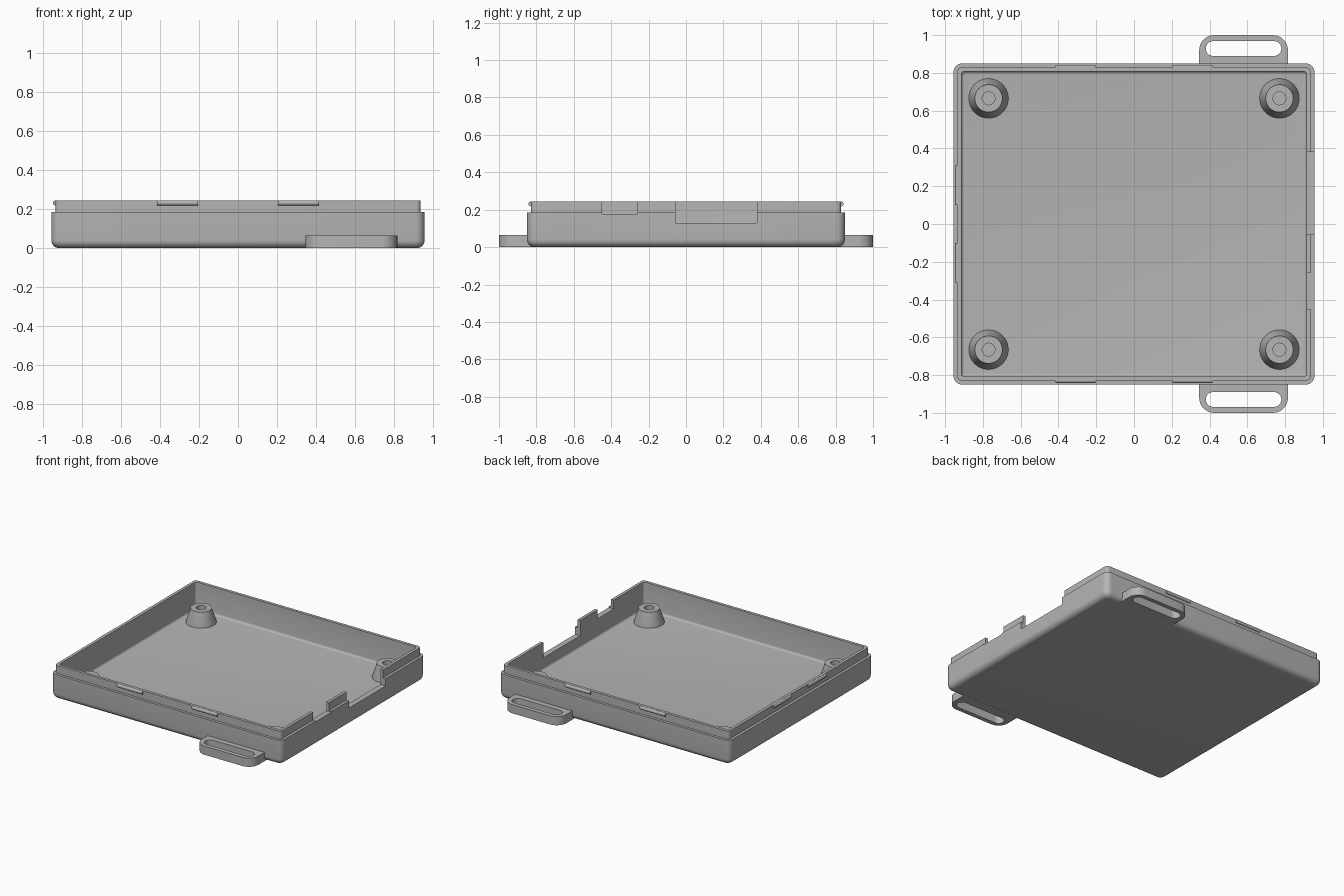
import bpy, bmesh
from math import sin, cos, pi, radians

cube = bpy.data.objects.get("Cube")
if cube:
    bpy.data.objects.remove(cube, do_unlink=True)

grey = bpy.data.materials.new("plain grey")
grey.use_nodes = True
tone = (0.46, 0.46, 0.46, 1)
grey.diffuse_color = tone
grey.node_tree.nodes["Principled BSDF"].inputs["Base Color"].default_value = tone


def rounded_rect(x0, x1, y0, y1, z, r_low, r_high, steps=8):
    """Ring of points; r_low and r_high round the corners at y0 and y1."""
    corners = [(x1, y1, -1, -1, r_high), (x0, y1, 1, -1, r_high),
               (x0, y0, 1, 1, r_low), (x1, y0, -1, 1, r_low)]
    ring = []
    for k, (x, y, sx, sy, r) in enumerate(corners):
        for i in range(steps + 1):
            a = pi / 2 * (k + i / steps)
            ring.append((x + sx * r + r * cos(a), y + sy * r + r * sin(a), z))
    return ring


def circle(x, y, z, r, n=40):
    return [(x + r * cos(2 * pi * i / n), y + r * sin(2 * pi * i / n), z) for i in range(n)]


def loft(name, rings, closed=False):
    """Skin a stack of rings, capped at both ends or closed on itself."""
    bm = bmesh.new()
    loops = [[bm.verts.new(p) for p in ring] for ring in rings]
    n = len(loops[0])
    pairs = list(zip(loops, loops[1:]))
    if closed:
        pairs.append((loops[-1], loops[0]))
    else:
        bm.faces.new(loops[0])
        bm.faces.new(loops[-1])
    for a, b in pairs:
        for i in range(n):
            j = (i + 1) % n
            bm.faces.new((a[i], a[j], b[j], b[i]))
    bmesh.ops.recalc_face_normals(bm, faces=bm.faces[:])
    mesh = bpy.data.meshes.new(name)
    bm.to_mesh(mesh)
    bm.free()
    mesh.materials.append(grey)
    obj = bpy.data.objects.new(name, mesh)
    bpy.context.collection.objects.link(obj)
    return obj


def smooth(obj):
    bpy.ops.object.select_all(action="DESELECT")
    obj.select_set(True)
    bpy.context.view_layer.objects.active = obj
    bpy.ops.object.shade_smooth_by_angle(angle=radians(30))


HX, HY = 0.955, 0.85
FLOOR, STEP, TOP = 0.04, 0.185, 0.245


def tray_ring(inset, z, r):
    return rounded_rect(-HX + inset, HX - inset, -HY + inset, HY - inset, z, r, r)


# Tray shell: rounded underside, stepped lip, then down the inside to the floor
edge, cove = 0.04, 0.015
rings = []
for i in range(7):
    a = pi / 2 * i / 6
    inset = edge * (1 - sin(a))
    rings.append(tray_ring(inset, edge * (1 - cos(a)), 0.045 - inset * 0.6))
rings += [tray_ring(0, STEP, 0.045), tray_ring(0.02, STEP, 0.025),
          tray_ring(0.02, TOP, 0.025), tray_ring(0.042, TOP, 0.016)]
for i in range(5):
    a = pi / 2 * i / 4
    rings.append(tray_ring(0.042 + cove * (1 - cos(a)), FLOOR + cove * (1 - sin(a)), 0.016))
tray = loft("tray", rings)

# Port openings in the left wall
for name, y0, y1, z in (("wide_port", -0.055, 0.38, 0.13), ("small_port", -0.45, -0.26, 0.178)):
    cutter = loft(name + "_cutter", [rounded_rect(0.88, 1.05, y0, y1, h, 0, 0, 1)
                                     for h in (z, 0.4)])
    bm = bmesh.new()
    bm.from_mesh(cutter.data)
    bmesh.ops.remove_doubles(bm, verts=bm.verts[:], dist=0.0001)
    bmesh.ops.recalc_face_normals(bm, faces=bm.faces[:])
    bm.to_mesh(cutter.data)
    bm.free()
    cutter.hide_render = True
    cut = tray.modifiers.new(name, "BOOLEAN")
    cut.operation, cut.solver, cut.object = "DIFFERENCE", "EXACT", cutter
    bpy.context.view_layer.objects.active = tray
    bpy.ops.object.modifier_apply(modifier=name)
    bpy.data.objects.remove(cutter, do_unlink=True)
smooth(tray)

# Strap loops at the front and back
for side, s in (("front", -1), ("back", 1)):
    def strap_ring(x0, x1, y0, y1, z, r0, r1):
        return [(x, s * y, h) for x, y, h in rounded_rect(x0, x1, y0, y1, z, r0, r1)]
    outer = [strap_ring(0.345, 0.815, 0.815, 1, z, 0.003, 0.08) for z in (0, 0.065)]
    slot = [strap_ring(0.38, 0.78, 0.89, 0.968, z, 0.038, 0.038) for z in (0.065, 0)]
    smooth(loft(side + "_strap_loop", outer + slot, closed=True))

# Screw posts: tapered, with a short collar and a blind hole
for sx in (-1, 1):
    for sy in (-1, 1):
        profile = [(0.105, 0.035), (0.105, FLOOR), (0.075, 0.13),
                   (0.073, 0.145), (0.034, 0.145), (0.034, 0.06)]
        post = loft("screw_post", [circle(sx * 0.77, sy * 0.665, z, r) for r, z in profile])
        smooth(post)

# Snap ridges on the lip: two each on the front, back and right
R, ZC = 0.013, 0.231
for c in (-1, 1):
    for wall in ("front", "back", "right"):
        mid = c * (0.205 if wall == "right" else 0.31)
        ring = [(R * cos(2 * pi * i / 16), ZC + R * sin(2 * pi * i / 16)) for i in range(16)]
        if wall == "right":
            ends = [[(-HX + 0.021 + d, mid + e, z) for d, z in ring] for e in (-0.105, 0.105)]
        else:
            y = (HY - 0.021) * (1 if wall == "back" else -1)
            ends = [[(mid + e, y + d, z) for d, z in ring] for e in (-0.105, 0.105)]
        smooth(loft(wall + "_snap_ridge", ends))
